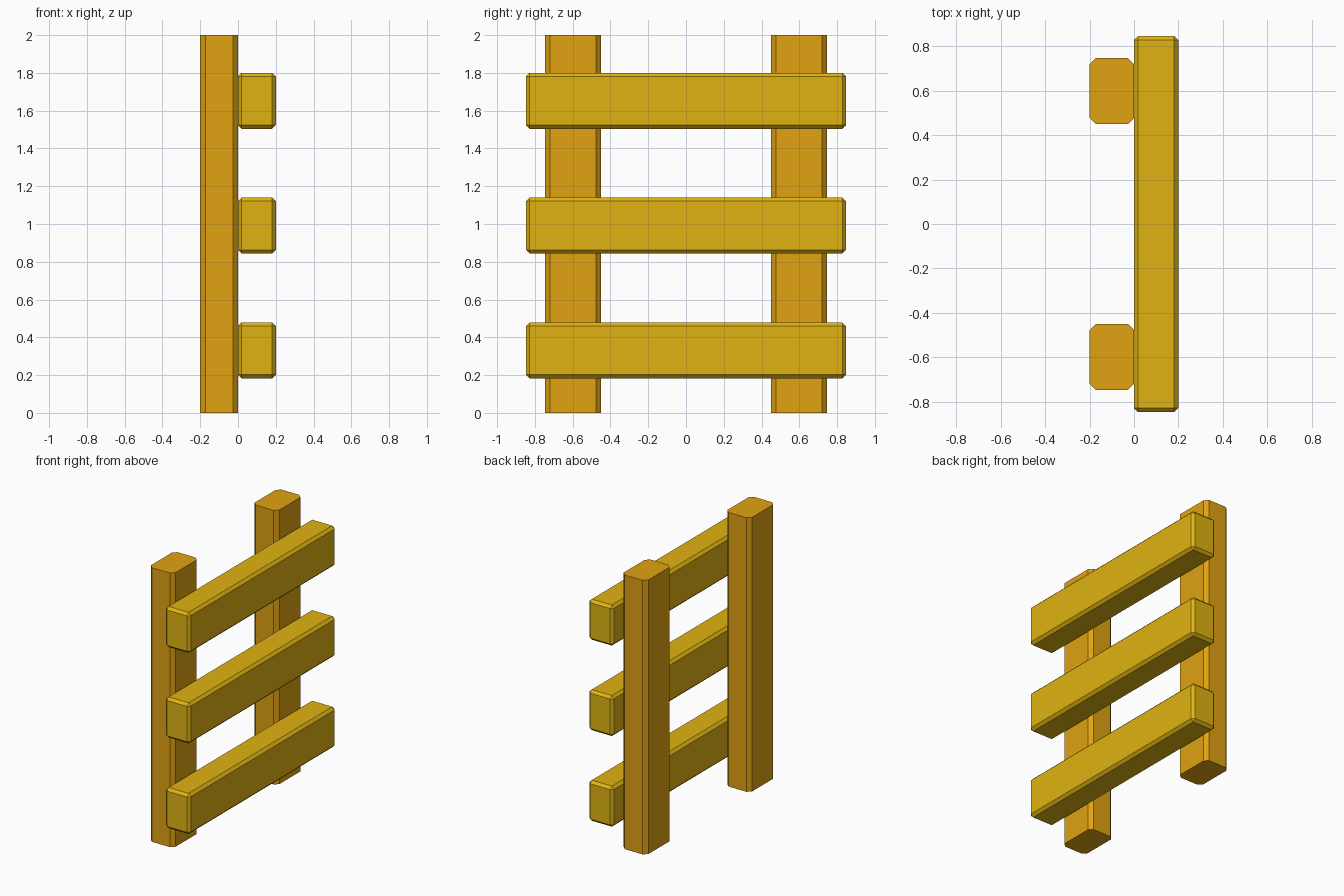
import bpy, bmesh
from mathutils import Vector

if "Cube" in bpy.data.objects:
    bpy.data.objects.remove(bpy.data.objects["Cube"])


def material(name, color):
    m = bpy.data.materials.new(name)
    m.diffuse_color = (*color, 1)
    m.use_nodes = True
    m.node_tree.nodes["Principled BSDF"].inputs["Base Color"].default_value = m.diffuse_color
    return m


def beam(name, lo, hi, chamfer, mat, vertical_only=False):
    """Box between two corners with flat chamfered edges."""
    lo, hi = Vector(lo), Vector(hi)
    size, mid = hi - lo, (lo + hi) / 2
    bm = bmesh.new()
    bmesh.ops.create_cube(bm, size=1)
    bmesh.ops.scale(bm, vec=size, verts=bm.verts)
    edges = [e for e in bm.edges if not vertical_only
             or abs(e.verts[0].co.z - e.verts[1].co.z) > 0.01]
    bmesh.ops.bevel(bm, geom=edges, offset=chamfer, offset_type='OFFSET',
                    segments=1, profile=0.5, affect='EDGES')
    bmesh.ops.recalc_face_normals(bm, faces=bm.faces)
    mesh = bpy.data.meshes.new(name)
    bm.to_mesh(mesh)
    bm.free()
    mesh.materials.append(mat)
    ob = bpy.data.objects.new(name, mesh)
    ob.location = mid
    bpy.context.collection.objects.link(ob)
    return ob


post_wood = material("orange wood", (0.745, 0.365, 0.006))
rail_wood = material("yellow wood", (0.745, 0.45, 0.006))

# Two upright posts, chamfered along their length only
for side, y in (("front", -0.598), ("back", 0.598)):
    beam(f"{side}_post", (-0.2, y - 0.148, 0), (0, y + 0.148, 2),
         0.027, post_wood, vertical_only=True)

# Three horizontal rails fixed across the posts
for level, z in (("lower", 0.331), ("middle", 0.992), ("upper", 1.652)):
    beam(f"{level}_rail", (0, -0.847, z - 0.148), (0.2, 0.847, z + 0.148),
         0.019, rail_wood)
